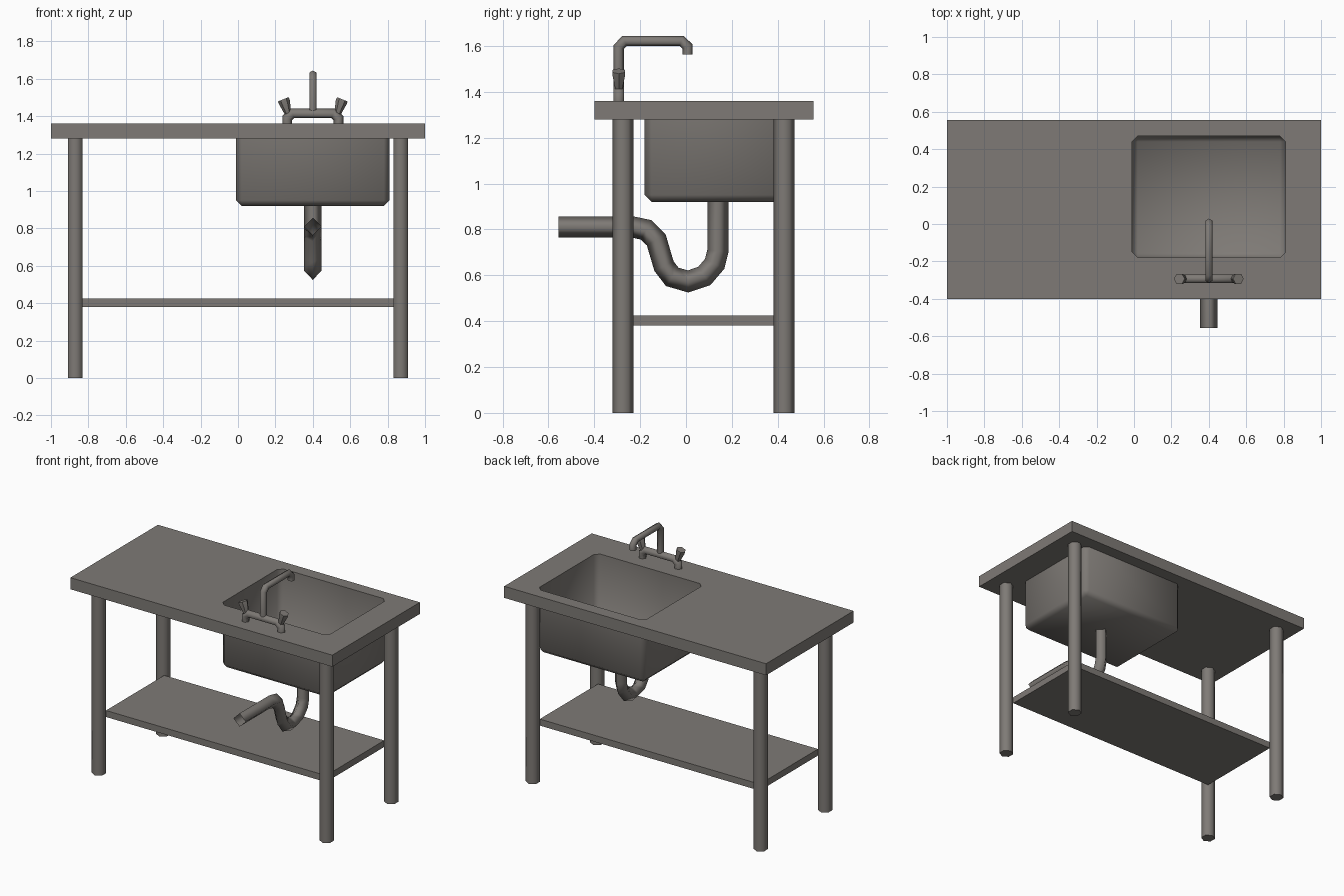
import bpy, bmesh
from math import radians, cos, sin, pi
from mathutils import Vector

if "Cube" in bpy.data.objects:
    bpy.data.objects.remove(bpy.data.objects["Cube"])

steel = bpy.data.materials.new("warm_grey_steel")
steel.use_nodes = True
GREY = (0.21, 0.195, 0.18, 1)
steel.diffuse_color = GREY
steel.node_tree.nodes["Principled BSDF"].inputs["Base Color"].default_value = GREY


def finish(name, bm, angle=None, recalc=True):
    """Turn a bmesh into a named object, smooth below the given angle."""
    if recalc:
        bmesh.ops.recalc_face_normals(bm, faces=bm.faces)
    mesh = bpy.data.meshes.new(name)
    bm.to_mesh(mesh)
    bm.free()
    mesh.materials.append(steel)
    ob = bpy.data.objects.new(name, mesh)
    bpy.context.collection.objects.link(ob)
    if angle:
        bpy.ops.object.select_all(action="DESELECT")
        ob.select_set(True)
        bpy.context.view_layer.objects.active = ob
        bpy.ops.object.shade_smooth_by_angle(angle=radians(angle))
    return ob


def box_mesh(lo, hi):
    bm = bmesh.new()
    bmesh.ops.create_cube(bm, size=1)
    lo, hi = Vector(lo), Vector(hi)
    for v in bm.verts:
        v.co = (lo + hi) / 2 + v.co * (hi - lo)
    return bm


def tube(name, path, normal, radii, sides=6, caps=True, angle=65):
    """Sweep a polygon along a planar path with mitred joints."""
    bm = bmesh.new()
    pts, n = [Vector(p) for p in path], Vector(normal)
    rings = []
    for i, p in enumerate(pts):
        a = (p - pts[max(i - 1, 0)]).normalized()
        b = (pts[min(i + 1, len(pts) - 1)] - p).normalized()
        t = (a + b).normalized()
        miter = 1 / max(t.dot(b if b.length else a), 0.5)
        side = n.cross(t)
        r = radii[i] if isinstance(radii, list) else radii
        rings.append([bm.verts.new(p + r * (side * cos(k * 2 * pi / sides) * miter
                                            + n * sin(k * 2 * pi / sides)))
                      for k in range(sides)])
    for r0, r1 in zip(rings, rings[1:]):
        for k in range(sides):
            j = (k + 1) % sides
            bm.faces.new((r0[k], r0[j], r1[j], r1[k]))
    if caps:
        bm.faces.new(rings[0])
        bm.faces.new(rings[-1])
    return finish(name, bm, angle)


TOP, UNDER = 1.36, 1.28
X0, X1, Y0, Y1 = -0.01, 0.81, -0.18, 0.47   # basin opening
C = 0.03                                    # basin corner chamfer

# Basin: open box with chamfered corners and floor edges
bm = box_mesh((X0, Y0, 0.92), (X1, Y1, TOP))
bmesh.ops.delete(bm, geom=[f for f in bm.faces if f.normal.z > 0.5], context="FACES_ONLY")
edges = [e for e in bm.edges if len(e.link_faces) == 2]
bmesh.ops.bevel(bm, geom=edges, offset=C, segments=1, affect="EDGES")
finish("basin", bm, 65, recalc=False)

# Worktop with the basin opening cut through
bm = bmesh.new()
outer = [(-1, -0.4), (1, -0.4), (1, 0.555), (-1, 0.555)]
hole = [(X0 + C, Y0), (X1 - C, Y0), (X1, Y0 + C), (X1, Y1 - C),
        (X1 - C, Y1), (X0 + C, Y1), (X0, Y1 - C), (X0, Y0 + C)]
loop_edges = []
for loop in (outer, hole):
    vs = [bm.verts.new((x, y, UNDER)) for x, y in loop]
    loop_edges += [bm.edges.new((a, vs[i - 1])) for i, a in enumerate(vs)]
bmesh.ops.triangle_fill(bm, use_beauty=True, use_dissolve=False, edges=loop_edges,
                        normal=(0, 0, 1))
ext = bmesh.ops.extrude_face_region(bm, geom=bm.faces[:], use_keep_orig=True)
for v in ext["geom"]:
    if isinstance(v, bmesh.types.BMVert):
        v.co.z = TOP
bmesh.ops.recalc_face_normals(bm, faces=bm.faces)
walls = [f for f in bm.faces if abs(f.normal.z) < 0.5
         and abs(f.calc_center_median().x) < 0.9
         and -0.35 < f.calc_center_median().y < 0.5]
bmesh.ops.delete(bm, geom=walls, context="FACES_ONLY")  # the basin lines the opening
finish("worktop", bm, recalc=False)

# Lower shelf, fitted between the legs
finish("shelf", box_mesh((-0.84, -0.24, 0.38), (0.84, 0.395, 0.425)))

# Six-sided legs
for sx, side in ((-1, "right"), (1, "left")):
    for y, end in ((-0.275, "front"), (0.428, "back")):
        x = sx * 0.87
        tube(f"{end}_{side}_leg", [(x, y, 0), (x, y, UNDER)], (1, 0, 0), 0.046)

# Drain trap: four-sided open pipe
trap = [(-0.555, 0.811), (-0.235, 0.811), (-0.174, 0.798), (-0.13, 0.755),
        (-0.096, 0.64), (-0.06, 0.593), (0.009, 0.573), (0.08, 0.597),
        (0.125, 0.65), (0.139, 0.705), (0.139, 0.92)]
tube("drain_pipe", [(0.4, y, z) for y, z in trap], (1, 0, 0), 0.046,
     sides=4, caps=False, angle=100)

# Tap: bridge pipe, spout and two tilted knobs
FX, FY = 0.4, -0.293
bridge = [(-0.137, TOP), (-0.137, 1.39), (-0.11, 1.415)]
bridge += [(-x, z) for x, z in reversed(bridge)]
tube("tap_bridge", [(FX + x, FY, z) for x, z in bridge], (0, 1, 0), 0.026)
spout = [(FY, 1.41), (FY, 1.595), (-0.268, 1.622), (-0.02, 1.622),
         (0.007, 1.597), (0.007, 1.563)]
tube("tap_spout", [(FX, y, z) for y, z in spout], (1, 0, 0), 0.022)
for s, side in ((-1, "right"), (1, "left")):
    tube(f"{side}_tap_knob", [(FX + s * x, FY, z) for x, z in
                              ((0.133, 1.415), (0.152, 1.475), (0.158, 1.49))],
         (0, 1, 0), [0.018, 0.031, 0.031], angle=40)
